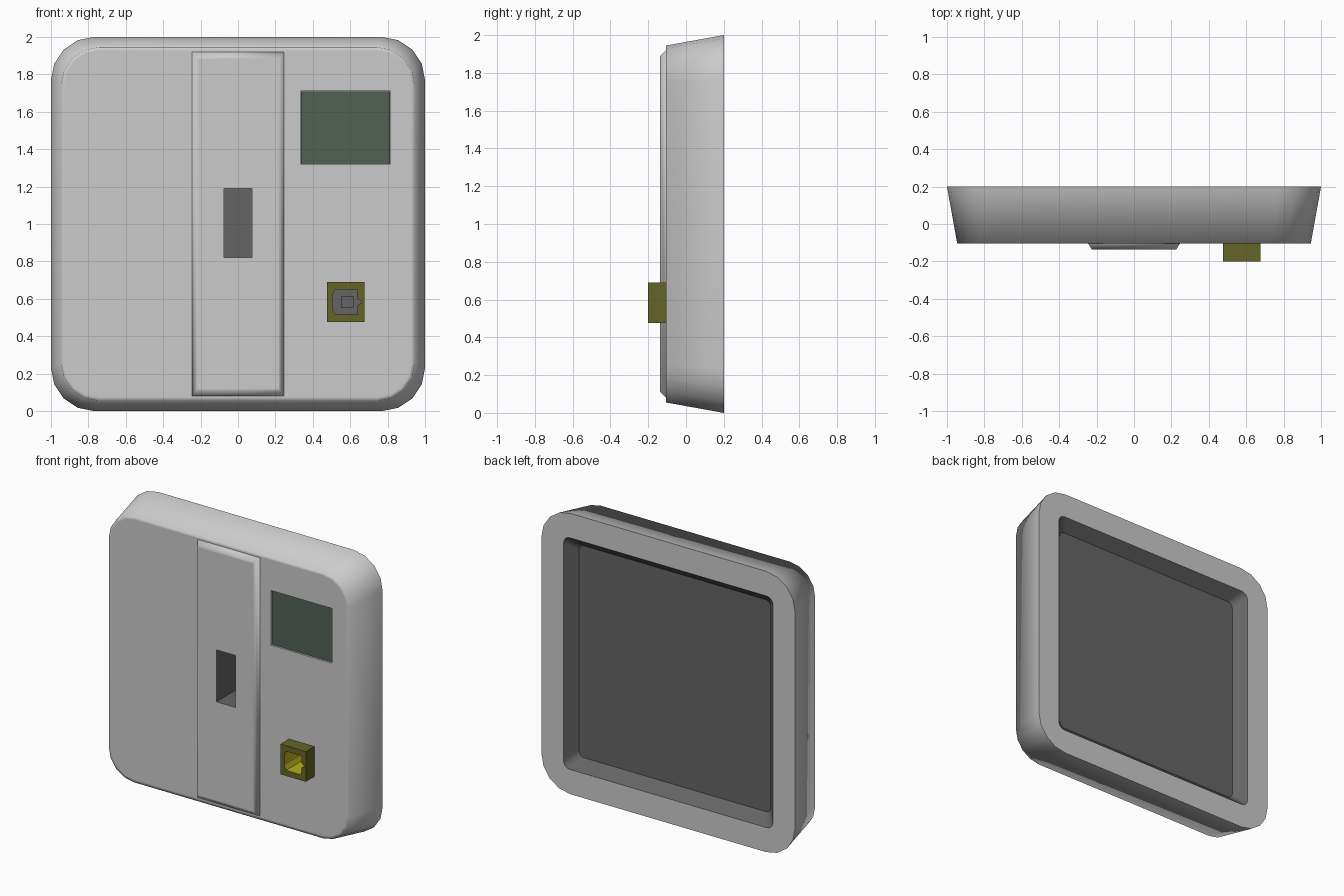
import bpy, bmesh
from math import sin, cos, pi, radians

if "Cube" in bpy.data.objects:
    bpy.data.objects.remove(bpy.data.objects["Cube"])


def material(name, r, g, b):
    m = bpy.data.materials.new(name)
    m.diffuse_color = (r, g, b, 1)
    m.use_nodes = True
    m.node_tree.nodes["Principled BSDF"].inputs["Base Color"].default_value = m.diffuse_color
    return m


GREY = material("light_grey", 0.8, 0.8, 0.8)
DARK = material("dark_grey", 0.13, 0.13, 0.13)
GREEN = material("screen_green", 0.085, 0.115, 0.09)
OLIVE = material("olive", 0.13, 0.13, 0.02)
YELLOW = material("yellow", 0.48, 0.42, 0.01)


def rounded(cx, cz, hx, hz, r=0, seg=4):
    """Rounded rectangle in the xz plane; r = 0 gives plain corners."""
    pts = []
    for k, (sx, sz) in enumerate([(1, 1), (-1, 1), (-1, -1), (1, -1)]):
        for i in range(seg + 1 if r else 1):
            a = (k + i / seg) * pi / 2
            pts.append((cx + sx * (hx - r) + r * cos(a),
                        cz + sz * (hz - r) + r * sin(a)))
    return pts


def loft(name, rings, mat):
    """Skin a list of (y, outline) rings and cap both ends."""
    bm = bmesh.new()
    loops = [[bm.verts.new((x, y, z)) for x, z in pts] for y, pts in rings]
    n = len(loops[0])
    for a, b in zip(loops, loops[1:]):
        for i in range(n):
            j = (i + 1) % n
            bm.faces.new((a[i], a[j], b[j], b[i]))
    bm.faces.new(loops[0])
    bm.faces.new(loops[-1])
    bmesh.ops.recalc_face_normals(bm, faces=bm.faces)
    me = bpy.data.meshes.new(name)
    bm.to_mesh(me)
    bm.free()
    me.materials.append(mat)
    ob = bpy.data.objects.new(name, me)
    bpy.context.collection.objects.link(ob)
    return ob


def block(name, x0, x1, y0, y1, z0, z1, mat):
    pts = rounded((x0 + x1) / 2, (z0 + z1) / 2, (x1 - x0) / 2, (z1 - z0) / 2)
    return loft(name, [(y0, pts), (y1, pts)], mat)


def cut(ob, cutter):
    mod = ob.modifiers.new("cut", 'BOOLEAN')
    mod.operation = 'DIFFERENCE'
    mod.solver = 'EXACT'
    mod.material_mode = 'TRANSFER'
    mod.object = cutter
    bpy.context.view_layer.objects.active = ob
    bpy.ops.object.modifier_apply(modifier=mod.name)


def smooth(ob):
    """Smooth the soft outer edges, keep the dark cut-outs flat."""
    bpy.ops.object.select_all(action='DESELECT')
    ob.select_set(True)
    bpy.context.view_layer.objects.active = ob
    bpy.ops.object.shade_smooth_by_angle(angle=radians(85))
    for p in ob.data.polygons:
        if ob.data.materials[p.material_index] == DARK:
            p.use_smooth = False


# Tapered casing with rounded corners
body = loft("casing", [
    (0.2, rounded(0, 1, 1.0, 1.0, 0.23)),
    (-0.105, rounded(0, 1, 0.945, 0.945, 0.2)),
    (-0.105, rounded(0, 1, 0.925, 0.925, 0.18))], GREY)

# Raised centre panel with sloping edges
ridge = loft("centre_panel", [
    (-0.09, rounded(0, 1, 0.245, 0.92)),
    (-0.105, rounded(0, 1, 0.245, 0.92)),
    (-0.137, rounded(0, 1, 0.225, 0.89)),
    (-0.137, rounded(0, 1, 0.215, 0.88))], GREY)

# Cutters: back recess, centre slot, screen pocket, socket seat
recess = loft("recess_cutter", [
    (0.3, rounded(0, 1, 0.825, 0.825, 0.05)),
    (0.2, rounded(0, 1, 0.825, 0.825, 0.05)),
    (0.125, rounded(0, 1, 0.755, 0.755, 0.04))], DARK)
slot = block("slot_cutter", -0.075, 0.075, -0.3, 0.1, 0.82, 1.19, DARK)
pocket = block("screen_cutter", 0.335, 0.815, -0.3, -0.085, 1.32, 1.71, GREY)
seat = block("seat_cutter", 0.48, 0.67, -0.3, 0.075, 0.48, 0.685, GREY)

for c in (recess, slot, pocket, seat):
    cut(body, c)
cut(ridge, slot)
smooth(body)
smooth(ridge)

# Screen sunk into its pocket
block("screen", 0.337, 0.813, -0.095, -0.08, 1.322, 1.708, GREEN)

# Socket block with a keyed opening
socket = block("socket", 0.475, 0.675, -0.2, 0.08, 0.475, 0.69, OLIVE)
key = [(0.52, 0.515), (0.64, 0.515), (0.64, 0.565), (0.665, 0.583),
       (0.64, 0.6), (0.64, 0.65), (0.52, 0.65), (0.505, 0.62), (0.505, 0.545)]
hole = loft("socket_cutter", [(-0.3, key), (0.05, key)], YELLOW)
cut(socket, hole)
loft("socket_floor", [(0.035, key), (0.06, key)], DARK)
block("socket_pin", 0.55, 0.62, 0.01, 0.04, 0.553, 0.613, DARK)

for c in (recess, slot, pocket, seat, hole):
    bpy.data.objects.remove(c)
